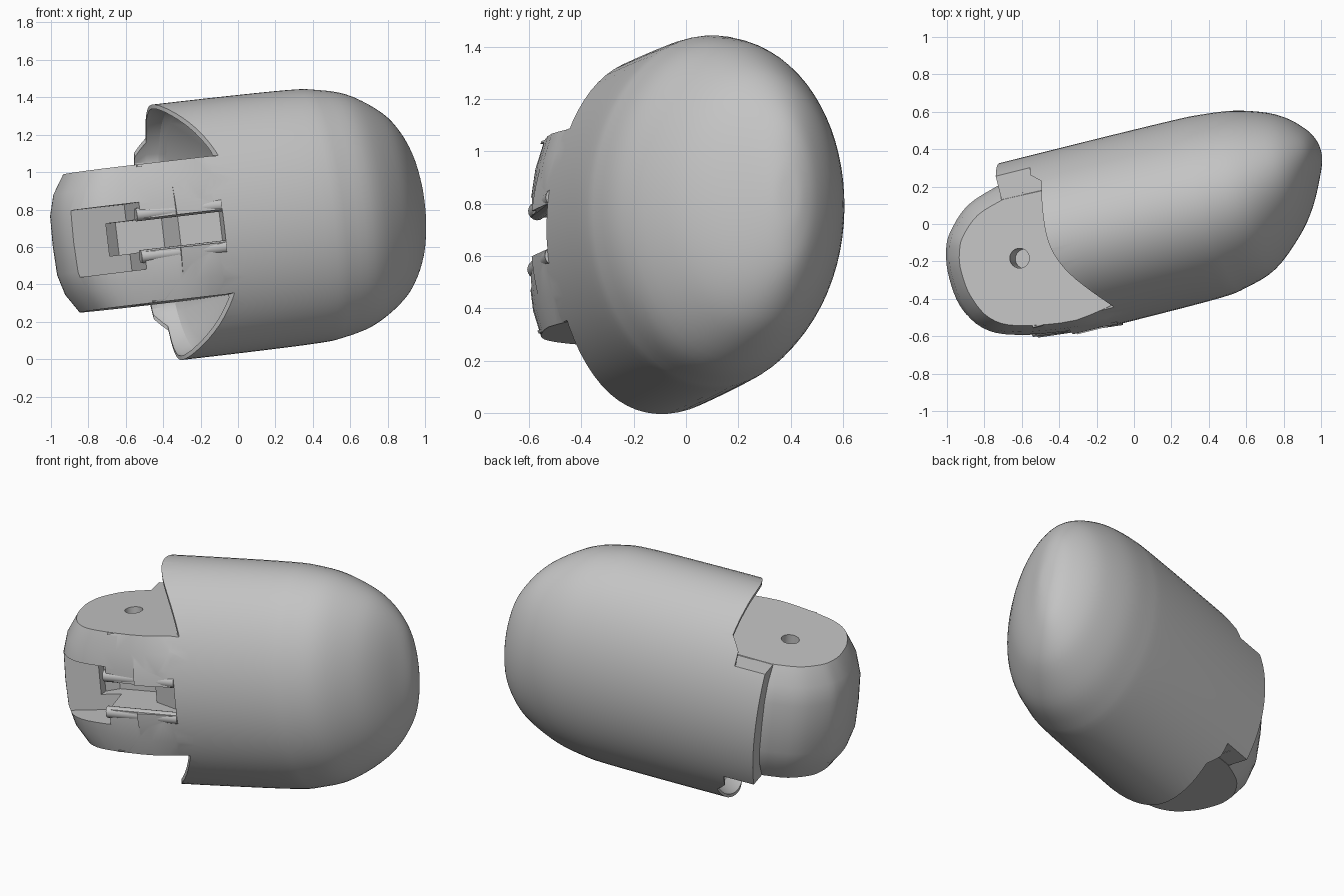
import bpy, bmesh, math
from mathutils import Matrix, Vector

if "Cube" in bpy.data.objects:
    bpy.data.objects.remove(bpy.data.objects["Cube"])

# Tilted working frame: u along the fingertip, v to its back, w along the hinge pin
U = Vector((1, 0.25, 0.115)).normalized()
W = Vector((-0.119, 0.015, 1)).normalized()
V = W.cross(U).normalized()
FRAME = Matrix.Translation((0, 0, 0.722)) @ Matrix((U, V, W)).transposed().to_4x4()

grey = bpy.data.materials.new("light grey plastic")
grey.diffuse_color = (0.55, 0.55, 0.55, 1)
grey.use_nodes = True
grey.node_tree.nodes["Principled BSDF"].inputs["Base Color"].default_value = grey.diffuse_color


def loft(name, rings):
    """Skin a stack of equal rings and cap both ends."""
    bm = bmesh.new()
    loops = [[bm.verts.new(p) for p in r] for r in rings]
    n = len(loops[0])
    for a, b in zip(loops, loops[1:]):
        for i in range(n):
            j = (i + 1) % n
            bm.faces.new((a[i], a[j], b[j], b[i]))
    bm.faces.new(loops[0][::-1])
    bm.faces.new(loops[-1])
    bmesh.ops.recalc_face_normals(bm, faces=bm.faces)
    mesh = bpy.data.meshes.new(name)
    bm.to_mesh(mesh)
    bm.free()
    mesh.materials.append(grey)
    ob = bpy.data.objects.new(name, mesh)
    bpy.context.collection.objects.link(ob)
    ob.matrix_world = FRAME
    return ob


def prism(name, outline, w0, w1):
    return loft(name, [[(u, v, w) for u, v in outline] for w in (w0, w1)])


def combine(ob, other, op):
    m = ob.modifiers.new(op, 'BOOLEAN')
    m.operation, m.object, m.solver = op, other, 'EXACT'
    bpy.context.view_layer.objects.active = ob
    bpy.ops.object.modifier_apply(modifier=m.name)
    bpy.data.objects.remove(other)


def smooth(ob, angle):
    bpy.ops.object.select_all(action='DESELECT')
    ob.select_set(True)
    bpy.context.view_layer.objects.active = ob
    bpy.ops.object.shade_smooth_by_angle(angle=math.radians(angle))


def spline(table, samples):
    """Catmull-Rom through the table rows."""
    t = [Vector(r) for r in table]
    out = []
    for i in range(len(t) - 1):
        p0, p1, p2, p3 = t[max(i - 1, 0)], t[i], t[i + 1], t[min(i + 2, len(t) - 1)]
        for k in range(samples):
            s = k / samples
            out.append(0.5 * (2 * p1 + (p2 - p0) * s + (2 * p0 - 5 * p1 + 4 * p2 - p3) * s * s
                              + (3 * p1 - p0 - 3 * p2 + p3) * s ** 3))
    return out + [t[-1]]


# Rounded shell: station u, back v, front v, half height
stations = [(-0.62, 0.49, -0.50, 0.687), (-0.1, 0.49, -0.50, 0.687), (0.35, 0.487, -0.495, 0.682),
            (0.5, 0.48, -0.475, 0.668), (0.67, 0.458, -0.42, 0.625), (0.837, 0.405, -0.282, 0.53),
            (0.94, 0.345, -0.153, 0.43), (1.02, 0.265, 0.0, 0.29), (1.055, 0.2, 0.08, 0.14),
            (1.062, 0.15, 0.13, 0.02)]
rings = []
for s in spline(stations, 4):
    u, vb, vf, h = s
    c, r = (vb + vf) / 2, (vb - vf) / 2
    rings.append([(u, c + r * math.cos(a), h * math.sin(a))
                  for a in (math.tau * i / 72 for i in range(72))])
body = loft("fingertip_body", rings)

# Side notches above and below the hinge tongue, with a curved back wall
wall = [tuple(p) for p in spline([(-0.37, 0.32), (-0.388, 0.17), (-0.395, 0.01), (-0.372, -0.11),
                                  (-0.306, -0.24), (-0.146, -0.45)], 4)]
notch = [(-1.2, 0.6), (-0.43, 0.6), (-0.43, 0.37)] + wall + [(-0.05, -0.58), (-1.2, -0.58)]


def hollow_ring(u, shift, scale, side):
    """Section of the hollow under the shell lip; u None follows the notch wall."""
    ring = []
    for i in range(25):
        a = math.radians(36 + 108 * i / 24)
        v, w = 0.48 * math.cos(a), 0.665 * math.sin(a)
        end = -0.395 + 1.17 * max(0, -v) ** 2 + shift if u is None else u
        ring.append((end, v * scale, side * max(0.37, 0.37 + (w - 0.37) * scale)))
    ring += [(ring[-1][0], ring[-1][1], side * 0.368), (ring[0][0], ring[0][1], side * 0.368)]
    return ring


for side in (1, -1):
    combine(body, prism("notch", notch, side * 0.37, side * 1.0), 'DIFFERENCE')
    hollow = [hollow_ring(-0.5, 0, 1, side), hollow_ring(None, 0.03, 1, side),
              hollow_ring(None, 0.09, 0.92, side), hollow_ring(None, 0.12, 0.8, side)]
    combine(body, loft("hollow", hollow), 'DIFFERENCE')

# Clear the middle in front so the tongue can fill it
combine(body, prism("clearance", [(-1.2, -0.7), (-0.45, -0.7), (-0.45, 0.2), (-1.2, 0.2)],
                    -0.36, 0.36), 'DIFFERENCE')

# Hinge tongue with rounded end and bevelled rims
edge = spline([(-0.64, 0.375), (-0.83, 0.31), (-0.963, 0.185), (-1.008, 0.08), (-1.022, -0.05),
               (-1.0, -0.21), (-0.914, -0.35), (-0.747, -0.431), (-0.381, -0.487), (-0.126, -0.485)], 4)
outline = [(-0.126, 0.36)] + [tuple(p) for p in edge]


def rim(t, w):
    ring = []
    for u, v in outline:
        du = 0.1 * t * min(max((-0.5 - u) / 0.5, 0), 1)
        front = 0.045 + 0.04 * min(max((u + 0.4) / 0.25, 0), 1)
        dv = t * (0.1 * v / 0.4 if v > 0 else front * v / 0.5)
        ring.append((u + du, v - dv, w))
    return ring


levels = [(1, -0.372), (0.35, -0.27), (0.05, -0.16), (0, 0), (0.05, 0.16), (0.35, 0.27), (1, 0.372)]
combine(body, loft("tongue", [rim(t, w) for t, w in levels]), 'UNION')

# Front pocket, narrower channel and hinge pin holes
combine(body, prism("pocket", [(-1.1, -0.27), (-0.98, -0.265), (-0.66, -0.2), (-0.62, -0.7), (-1.1, -0.7)],
                    -0.19, 0.17), 'DIFFERENCE')
combine(body, prism("channel", [(-0.79, -0.3), (-0.77, -0.17), (-0.7, -0.12), (-0.45, -0.14), (-0.4, -0.3),
                                (-0.2, -0.42), (-0.2, -0.7), (-0.79, -0.7)], -0.095, 0.08), 'DIFFERENCE')
pin = [(-0.6 + 0.053 * math.cos(math.tau * i / 24), -0.045 + 0.053 * math.sin(math.tau * i / 24))
       for i in range(24)]
for side in (1, -1):
    combine(body, prism("pin_hole", pin, side * 0.12, side * 0.5), 'DIFFERENCE')
smooth(body, 28)

# Rounded rails along both edges of the channel, mostly sunk into the tongue
for w, name in ((0.105, "upper_rail"), (-0.12, "lower_rail")):
    rail = loft(name, [[(u, v + 0.035 * math.cos(a), w + 0.035 * math.sin(a))
                        for a in (math.tau * i / 16 for i in range(16))]
                       for u, v in ((-0.66, -0.425), (-0.2, -0.47))])
    smooth(rail, 40)
